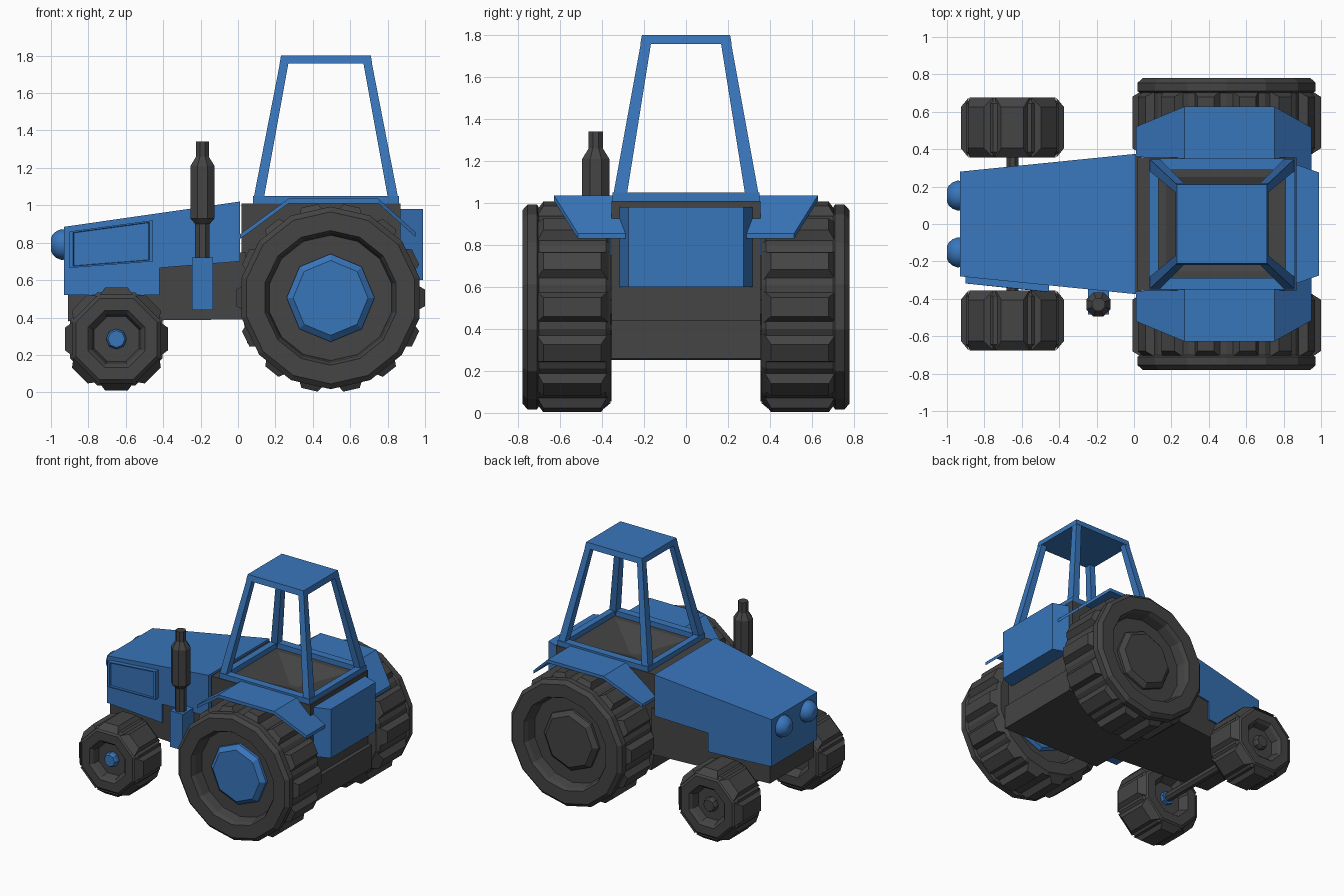
import bpy, bmesh, math

if "Cube" in bpy.data.objects:
    bpy.data.objects.remove(bpy.data.objects["Cube"])

blue = bpy.data.materials.new("blue_paint")
blue.diffuse_color = (0.04, 0.18, 0.5, 1)
blue.use_nodes = True
blue.node_tree.nodes["Principled BSDF"].inputs["Base Color"].default_value = blue.diffuse_color
grey = bpy.data.materials.new("dark_grey")
grey.diffuse_color = (0.058, 0.058, 0.058, 1)
grey.use_nodes = True
grey.node_tree.nodes["Principled BSDF"].inputs["Base Color"].default_value = grey.diffuse_color


def add_loft(bm, rings, caps=True):
    """Skin a series of equal-length point rings."""
    vs = [[bm.verts.new(p) for p in r] for r in rings]
    n = len(vs[0])
    for a, b in zip(vs, vs[1:]):
        for i in range(n):
            j = (i + 1) % n
            bm.faces.new((a[i], a[j], b[j], b[i]))
    if caps:
        bm.faces.new(vs[0])
        bm.faces.new(vs[-1][::-1])


def finish(name, bm, mat):
    bmesh.ops.recalc_face_normals(bm, faces=bm.faces)
    me = bpy.data.meshes.new(name)
    bm.to_mesh(me)
    bm.free()
    me.materials.append(mat)
    ob = bpy.data.objects.new(name, me)
    bpy.context.collection.objects.link(ob)
    return ob


def loft(name, rings, mat):
    bm = bmesh.new()
    add_loft(bm, rings)
    return finish(name, bm, mat)


def rect(x0, x1, y0, y1, z):
    return [(x0, y0, z), (x1, y0, z), (x1, y1, z), (x0, y1, z)]


def box(name, x0, x1, y0, y1, z0, z1, mat):
    return loft(name, [rect(x0, x1, y0, y1, z0), rect(x0, x1, y0, y1, z1)], mat)


def lathe_rings(profile, n, centre, axis, offset=0.5):
    """Rings for a (radius, height) profile turned about axis x, y or z."""
    rings = []
    for r, h in profile:
        ring = []
        for i in range(n):
            a = 2 * math.pi * (i + offset) / n
            c, s = r * math.cos(a), r * math.sin(a)
            p = {"x": (h, c, s), "y": (c, h, s), "z": (c, s, h)}[axis]
            ring.append([p[k] + centre[k] for k in range(3)])
        rings.append(ring)
    return rings


def wheel(name, x, y, z, side, n, profile, lug, hub, hub_mat):
    """Tyre with recessed sides, tapered tread lugs and an octagonal hub."""
    bm = bmesh.new()
    add_loft(bm, lathe_rings([(r, side * h) for r, h in profile], n, (x, y * side, z), "y"))
    r0, r1, w0, w1, h0, h1, taper = lug
    for i in range(n):
        a = 2 * math.pi * i / n
        ca, sa = math.cos(a), math.sin(a)
        rings = []
        for r, w, t in ((r0, w0, 0), (r1, w1, taper)):
            rings.append([(x + r * ca - u * sa, side * (y + v), z + r * sa + u * ca)
                          for u, v in ((-w, h0 + t), (w, h0 + t), (w, h1 - t), (-w, h1 - t))])
        add_loft(bm, rings)
    finish(name + "_tyre", bm, grey)
    loft(name + "_hub", lathe_rings([(r, side * h) for r, h in hub], 8, (x, y * side, z), "y", 0), hub_mat)


# Wheels
rear = [(.335, .11), (.345, .18), (.36, .21), (.46, .21), (.488, .185), (.488, .14),
        (.472, .13), (.472, -.19), (.45, -.21), (.36, -.21), (.335, -.11)]
front = [(.13, .09), (.145, .14), (.165, .16), (.235, .16), (.268, .13),
         (.268, -.13), (.235, -.16), (.165, -.16), (.13, -.09)]
for side, tag, hub_mat in ((-1, "right", blue), (1, "left", grey)):
    wheel("rear_wheel_" + tag, .495, .57, .505, side, 14, rear,
          (.45, .504, .075, .045, -.2, .145, .035),
          [(.22, -.14), (.235, -.12), (.235, .13), (.2, .16)], hub_mat)
    wheel("front_wheel_" + tag, -.65, .515, .285, side, 8, front,
          (.235, .276, .09, .06, -.16, .16, .05),
          [(.05, -.12), (.055, .12), (.045, .135)], hub_mat)

# Axles
for name, x, z, r in (("front_axle", -.65, .285, .035), ("rear_axle", .495, .505, .09)):
    loft(name, lathe_rings([(r, -.5), (r, .5)], 8, (x, 0, z), "y"), grey)


# Hood and chassis: side profiles widening towards the rear
def half_width(x, inset):
    return .28 + (x + .93) / .94 * .095 - inset


def side_prism(name, profile, inset, mat):
    return loft(name, [[(x, s * half_width(x, inset), z) for x, z in profile] for s in (-1, 1)], mat)


side_prism("hood", [(-.93, .52), (-.42, .52), (-.42, .665), (.01, .70), (.01, 1.02), (-.93, .885)], 0, blue)
side_prism("chassis", [(-.91, .38), (.04, .39), (.04, .75), (-.40, .72), (-.91, .56)], .012, grey)

# Rear body with a shallow dished cab floor
levels = [(.05, .90, .355, .26), (.02, .90, .355, .44), (.02, .87, .355, .44), (.02, .87, .355, 1.01),
          (.17, .78, .25, 1.01), (.43, .50, .02, .91)]
loft("rear_body", [rect(a, b, -w, w, z) for a, b, w, z in levels], grey)
loft("rear_box", [[(x, -w, .60), (x, w, .60), (x, w, .98), (x, -w, .98)]
                  for x, w in ((.86, .32), (.99, .275))], blue)

# Cab: base frame, leaning pillars and roof
for s, tag in ((-1, "right"), (1, "left")):
    box("cab_sill_" + tag, .08, .86, *sorted((s * .35, s * .29)), 1.005, 1.05, blue)
    for x0, x1, d, end in ((.08, .23, 1, "front"), (.86, .71, -1, "rear")):
        base = rect(x0, x0 + d * .055, s * .35, s * .285, 1.02)
        top = rect(x1, x1 + d * .045, s * .21, s * .162, 1.79)
        loft("cab_pillar_%s_%s" % (end, tag), [base, top], blue)
for x, tag in ((.08, "front"), (.81, "rear")):
    box("cab_cross_sill_" + tag, x, x + .05, -.34, .34, 1.005, 1.05, blue)
loft("cab_roof", [rect(.222, .718, -.218, .218, 1.757), rect(.23, .71, -.21, .21, 1.80)], blue)

# Fenders
path = [(.01, .36, .52, .845), (.27, .34, .628, 1.035), (.75, .34, .628, 1.035), (.95, .285, .515, .855)]
for s, tag in ((-1, "right"), (1, "left")):
    loft("fender_" + tag, [[(x, s * a, z), (x, s * b, z), (x, s * b, z - .025), (x, s * a, z - .025)]
                           for x, a, b, z in path], blue)

# Raised side panel with inset face
outline = [(-.90, .665), (-.455, .70), (-.455, .92), (-.90, .86)]
rings = []
for k, out in ((1, -.02), (1, .035), (.92, .035), (.90, .02)):
    rings.append([(-.678 + (x + .678) * k, -half_width(x, 0) - out, .786 + (z - .786) * k) for x, z in outline])
loft("side_panel", rings, blue)

# Exhaust stack and its bracket
loft("exhaust", lathe_rings([(.042, .68), (.042, .90), (.07, .93), (.07, 1.21), (.037, 1.26), (.037, 1.34)],
                            8, (-.19, -.43, 0), "z"), grey)
box("exhaust_bracket", -.245, -.135, -.485, -.34, .44, .72, blue)

# Headlights: rounded bowls with a dished lens
for y, tag in ((-.152, "right"), (.152, "left")):
    lamp = loft("headlight_" + tag, lathe_rings(
        [(.08, -.92), (.082, -.945), (.072, -.97), (.055, -.99), (.035, -1.0)],
        14, (0, y, .79), "x"), blue)
    for f in lamp.data.polygons:
        f.use_smooth = len(f.vertices) == 4
